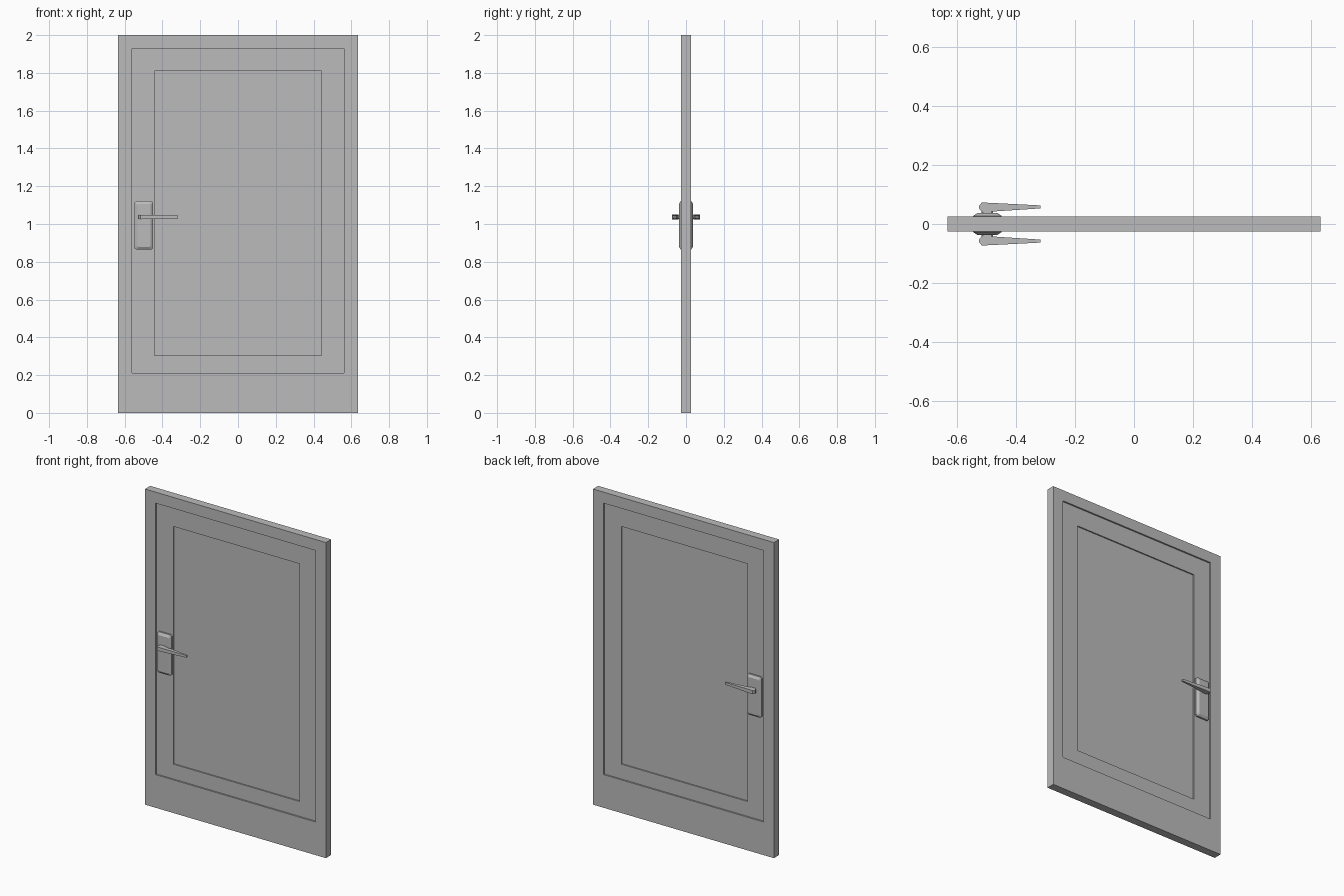
import bpy, bmesh
from mathutils import Vector

old = bpy.data.objects.get("Cube")
if old:
    bpy.data.objects.remove(old, do_unlink=True)

grey = bpy.data.materials.new("plain grey")
grey.use_nodes = True
grey.diffuse_color = (0.5, 0.5, 0.5, 1)
grey.node_tree.nodes["Principled BSDF"].inputs["Base Color"].default_value = (0.5, 0.5, 0.5, 1)


def loft(name, rings):
    """Skin a row of matching closed rings and cap both ends."""
    bm = bmesh.new()
    loops = [[bm.verts.new(p) for p in ring] for ring in rings]
    n = len(loops[0])
    for a, b in zip(loops, loops[1:]):
        for i in range(n):
            j = (i + 1) % n
            bm.faces.new((a[i], a[j], b[j], b[i]))
    bm.faces.new(loops[0])
    bm.faces.new(reversed(loops[-1]))
    bmesh.ops.recalc_face_normals(bm, faces=bm.faces[:])
    mesh = bpy.data.meshes.new(name)
    bm.to_mesh(mesh)
    bm.free()
    mesh.materials.append(grey)
    obj = bpy.data.objects.new(name, mesh)
    bpy.context.collection.objects.link(obj)
    return obj


def rect_xz(y, cx, cz, hw, hh, cut=0):
    """Rectangle facing y, with optional clipped corners."""
    if not cut:
        return [Vector((cx + sx * hw, y, cz + sz * hh))
                for sx, sz in ((-1, -1), (1, -1), (1, 1), (-1, 1))]
    w, h = hw - cut, hh - cut
    corners = ((-w, -hh), (w, -hh), (hw, -h), (hw, h),
               (w, hh), (-w, hh), (-hw, h), (-hw, -h))
    return [Vector((cx + x, y, cz + z)) for x, z in corners]


def rect_yz(x, y0, y1, cz, hz):
    return [Vector((x, y, z)) for y, z in
            ((y0, cz - hz), (y1, cz - hz), (y1, cz + hz), (y0, cz + hz))]


# Door leaf with two nested recesses on both faces
half = 0.026
frame, panel = (0, 1.07, 0.56, 0.86), (0, 1.057, 0.442, 0.753)
step1, step2 = half - 0.01, half - 0.018
front = [rect_xz(-step2, *panel), rect_xz(-step1, *panel),
         rect_xz(-step1, *frame), rect_xz(-half, *frame),
         rect_xz(-half, 0, 1, 0.634, 1)]
back = [[Vector((p.x, -p.y, p.z)) for p in ring] for ring in reversed(front)]
loft("door_leaf", front + back)

# Handle set on each face
HX, HZ = -0.498, 1.037
for side, s in (("front", -1), ("back", 1)):
    loft(side + "_handle_plate", [
        rect_xz(s * 0.012, HX, 0.993, 0.049, 0.129, 0.008),
        rect_xz(s * 0.027, HX, 0.993, 0.049, 0.129, 0.008),
        rect_xz(s * 0.037, HX, 0.993, 0.034, 0.114, 0.006)])
    loft(side + "_handle_neck", [
        rect_xz(s * y, HX, HZ, 0.019, 0.011, 0.005) for y in (0.034, 0.046)])
    loft(side + "_handle_lever", [
        rect_yz(x, s * y0, s * y1, HZ, hz) for x, y0, y1, hz in (
            (-0.527, 0.054, 0.060, 0.009),
            (-0.517, 0.041, 0.073, 0.012),
            (-0.470, 0.043, 0.071, 0.011),
            (-0.317, 0.053, 0.063, 0.007))])
